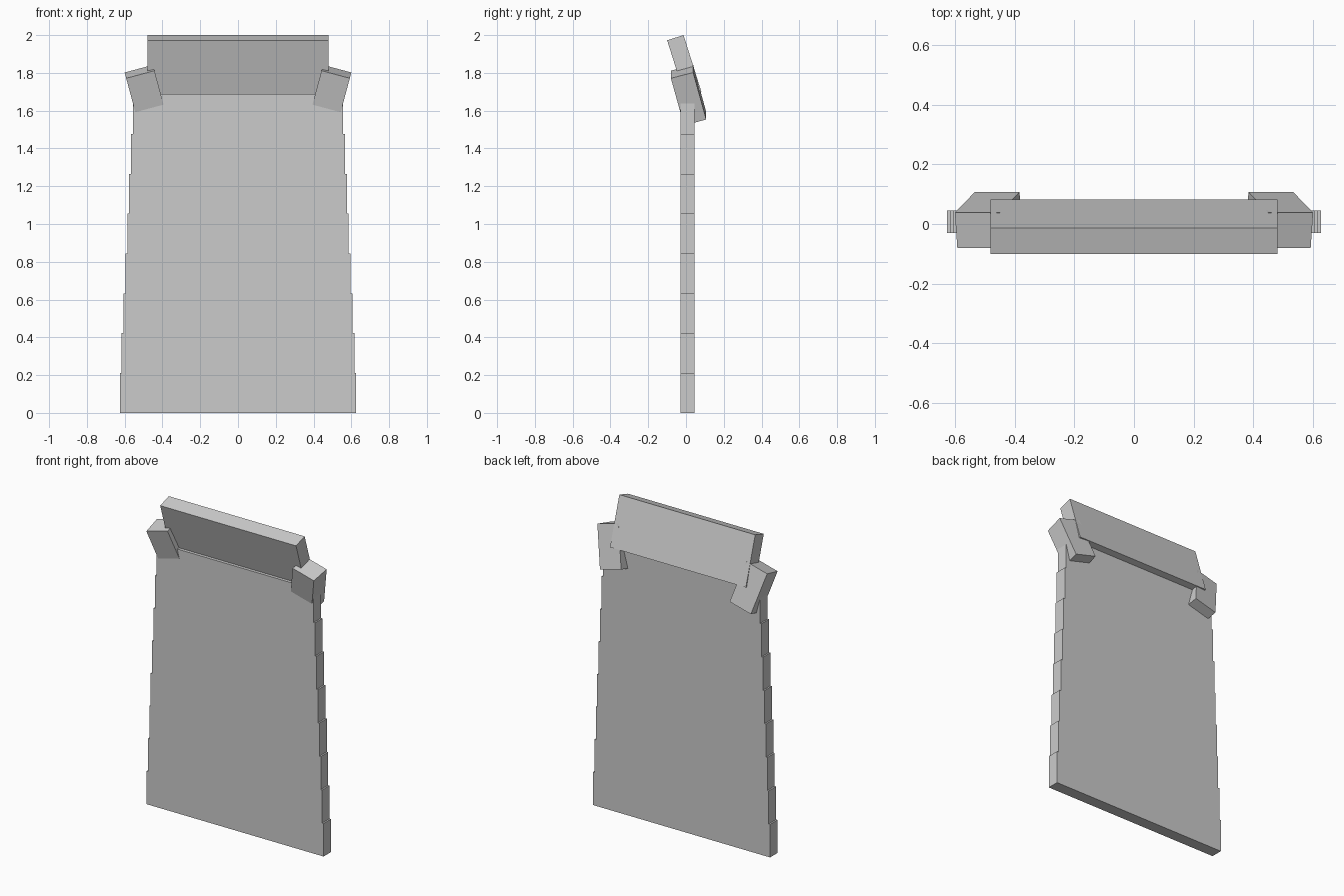
import bpy
from math import radians
from mathutils import Euler, Vector

default = bpy.data.objects.get("Cube")
if default:
    bpy.data.objects.remove(default, do_unlink=True)

# Single cloth colour
cloth = bpy.data.materials.new("grey_cloth")
cloth.use_nodes = True
colour = (0.6, 0.6, 0.6, 1)
cloth.diffuse_color = colour
cloth.node_tree.nodes["Principled BSDF"].inputs["Base Color"].default_value = colour


def box(name, size, centre, tilt=(0, 0, 0)):
    bpy.ops.mesh.primitive_cube_add(size=1, location=centre, rotation=tilt)
    obj = bpy.context.object
    obj.name = name
    obj.scale = size
    obj.data.materials.append(cloth)
    return obj


# Cape: stacked panels that narrow in steps towards the neck
PANELS = 8
HEIGHT = 1.688 / PANELS
for i in range(PANELS):
    half_width = 0.626 - 0.01 * i
    box(f"cape_panel_{i + 1}", (2 * half_width, 0.075, HEIGHT),
        (0, 0.0075, HEIGHT * (i + 0.5)))

# Collar: slab leaning forward, placed by its upper back edge
size = Vector((0.96, 0.091, 0.315))
tilt = Euler((radians(17.5), 0, 0))
corner = Vector((0, -0.013, 2.0))
box("collar", size, corner - tilt.to_matrix() @ Vector((0, size.y / 2, size.z / 2)), tilt)

# Shoulder clasps: leaning forward and outward, placed by the upper back outer corner
size = Vector((0.155, 0.122, 0.267))
for side, name in ((1, "left_shoulder"), (-1, "right_shoulder")):
    tilt = Euler((radians(15), radians(15 * side), 0))
    corner = Vector((0.6 * side, 0.038, 1.802))
    half = Vector((side * size.x, size.y, size.z)) / 2
    box(name, size, corner - tilt.to_matrix() @ half, tilt)
